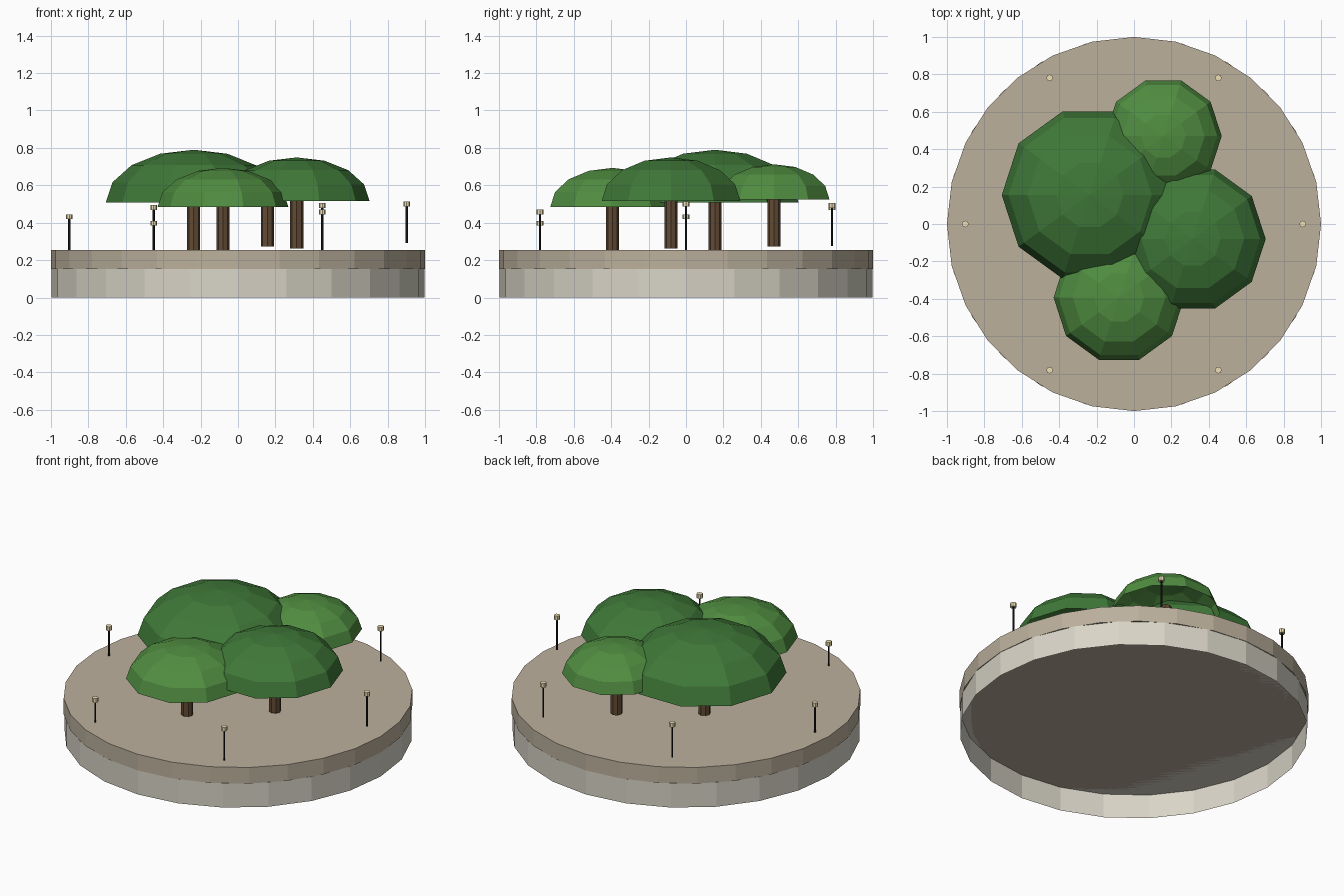
import bpy, bmesh
from math import cos, sin, pi, radians

if "Cube" in bpy.data.objects:
    bpy.data.objects.remove(bpy.data.objects["Cube"])


def material(name, rgb):
    m = bpy.data.materials.new(name)
    m.diffuse_color = (*rgb, 1)
    m.use_nodes = True
    m.node_tree.nodes["Principled BSDF"].inputs["Base Color"].default_value = m.diffuse_color
    return m


STONE = material("stone", (0.69, 0.66, 0.57))
PAVING = material("paving", (0.50, 0.435, 0.335))
BARK = material("bark", (0.125, 0.07, 0.036))
LEAF_DARK = material("leaf_dark", (0.05, 0.19, 0.04))
LEAF_LIGHT = material("leaf_light", (0.08, 0.265, 0.052))
METAL = material("metal", (0.012, 0.012, 0.014))
GLASS = material("lamp_glass", (0.85, 0.74, 0.46))


def lathe(name, profile, sides, loc, mat, bottom=True):
    """Flat-faced turned shape from (radius, z) points, underside optional."""
    bm = bmesh.new()
    rings = []
    for r, z in profile:
        if r < 1e-6:
            rings.append([bm.verts.new((0, 0, z))])
        else:
            rings.append([bm.verts.new((r * cos(2 * pi * i / sides), r * sin(2 * pi * i / sides), z))
                          for i in range(sides)])
    for a, b in zip(rings, rings[1:]):
        for i in range(sides):
            j = (i + 1) % sides
            if len(b) == 1:
                bm.faces.new((a[i], a[j], b[0]))
            else:
                bm.faces.new((a[i], a[j], b[j], b[i]))
    if bottom:
        bm.faces.new(rings[0][::-1])
    if len(rings[-1]) > 1:
        bm.faces.new(rings[-1])
    me = bpy.data.meshes.new(name)
    bm.to_mesh(me)
    bm.free()
    me.materials.append(mat)
    ob = bpy.data.objects.new(name, me)
    ob.location = loc
    bpy.context.collection.objects.link(ob)
    return ob


def cylinder(name, r, z0, z1, sides, x, y, mat, bottom=True):
    return lathe(name, [(r, 0), (r, z1 - z0)], sides, (x, y, z0), mat, bottom)


# Round base: hollow stone ring below, paved disc above
cylinder("stone_base", 0.998, 0.0, 0.153, 24, 0, 0, STONE, bottom=False)
cylinder("paved_top", 1.0, 0.153, 0.255, 28, 0, 0, PAVING)

# Trees: x, y, canopy underside height, canopy radius, leaf colour
trees = [
    (-0.237, 0.155, 0.508, 0.47, LEAF_DARK),
    (0.314, -0.08, 0.515, 0.39, LEAF_DARK),
    (-0.08, -0.393, 0.483, 0.35, LEAF_LIGHT),
    (0.157, 0.47, 0.525, 0.312, LEAF_LIGHT),
]
for n, (x, y, z, r, leaf) in enumerate(trees, 1):
    dome = [(r * cos(radians(a)), 0.6 * r * sin(radians(a))) for a in (0, 22.5, 45, 67.5, 90)]
    lathe(f"tree_canopy_{n}", dome, 10, (x, y, z), leaf, bottom=False)
    cylinder(f"tree_trunk_{n}", 0.035, z - 0.253, z + 0.03, 8, x, y, BARK)

# Lamps evenly spaced near the rim, each at its own height
for n, top in enumerate((0.512, 0.505, 0.495, 0.445, 0.41, 0.47)):
    x, y = 0.902 * cos(n * pi / 3), 0.902 * sin(n * pi / 3)
    cylinder(f"lamp_post_{n + 1}", 0.006, top - 0.22, top - 0.02, 6, x, y, METAL)
    cylinder(f"lamp_head_{n + 1}", 0.018, top - 0.026, top, 8, x, y, GLASS)
